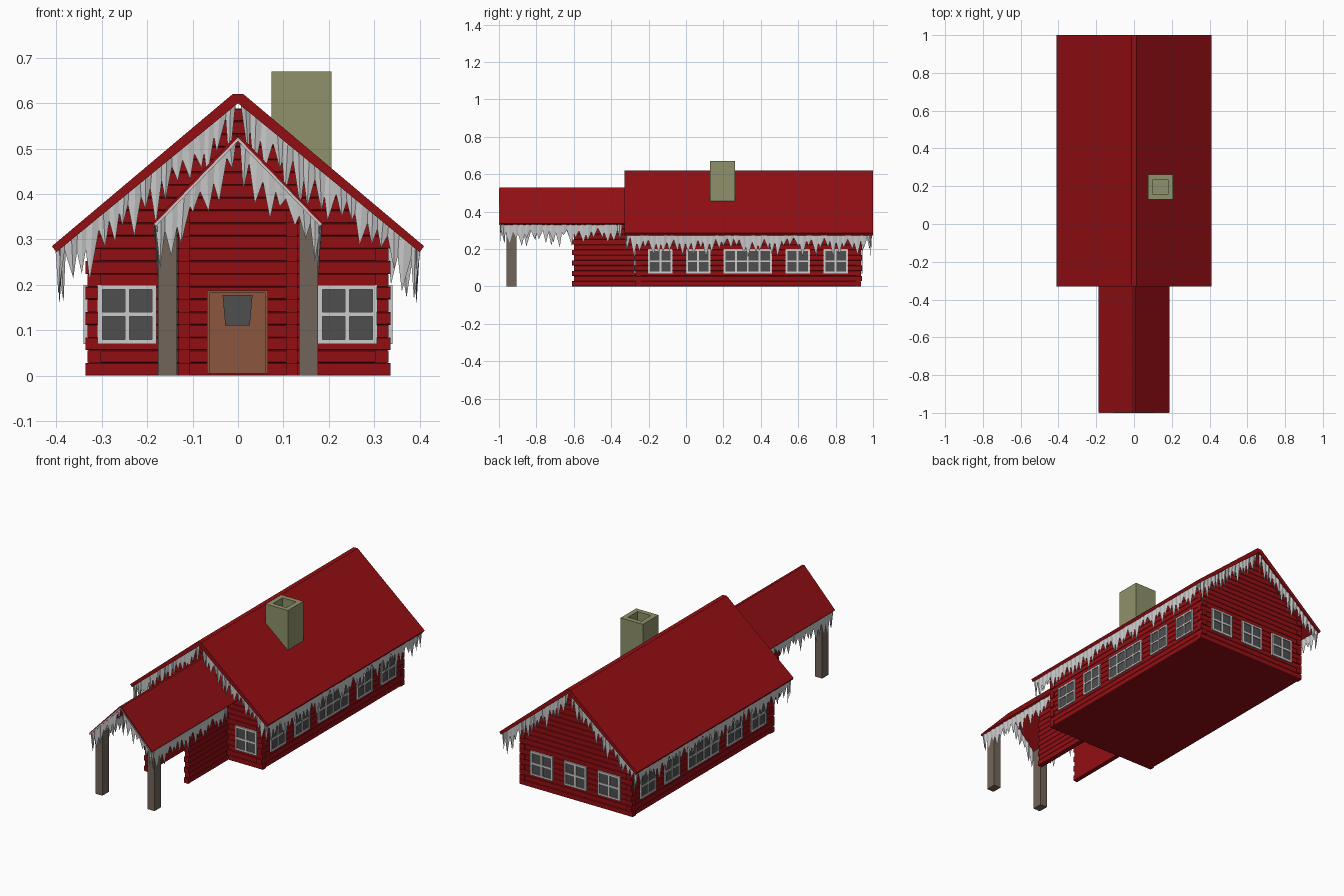
import bpy, bmesh, math, random
from mathutils import Matrix, Vector

if "Cube" in bpy.data.objects:
    bpy.data.objects.remove(bpy.data.objects["Cube"])

random.seed(4)


def material(name, rgb):
    m = bpy.data.materials.new(name)
    m.diffuse_color = (*rgb, 1)
    m.use_nodes = True
    m.node_tree.nodes["Principled BSDF"].inputs["Base Color"].default_value = m.diffuse_color
    return m


RED = material("red_paint", (0.29, 0.0045, 0.0065))
STONE = material("olive_stone", (0.275, 0.285, 0.145))
DOOR = material("door_wood", (0.26, 0.095, 0.051))
POST = material("post_wood", (0.17, 0.13, 0.10))
GLASS = material("dark_glass", (0.078, 0.078, 0.078))
ICE = material("ice", (0.65, 0.65, 0.65))


def finish(bm, name, mat):
    bmesh.ops.recalc_face_normals(bm, faces=bm.faces)
    me = bpy.data.meshes.new(name)
    bm.to_mesh(me)
    bm.free()
    me.materials.append(mat)
    ob = bpy.data.objects.new(name, me)
    bpy.context.collection.objects.link(ob)
    return ob


def loft(bm, a, b):
    """Closed solid between two matching outlines."""
    va, vb = [bm.verts.new(p) for p in a], [bm.verts.new(p) for p in b]
    n = len(va)
    bm.faces.new(va)
    bm.faces.new(vb[::-1])
    for i in range(n):
        j = (i + 1) % n
        bm.faces.new((va[i], vb[i], vb[j], va[j]))


def box(bm, lo, hi, M=Matrix()):
    (x0, y0, z0), (x1, y1, z1) = lo, hi
    ring = [(x0, y0), (x1, y0), (x1, y1), (x0, y1)]
    loft(bm, [M @ Vector((x, y, z0)) for x, y in ring],
         [M @ Vector((x, y, z1)) for x, y in ring])


def place(x, y, deg):
    """Wall frame: local x runs along the wall, local -y faces outward."""
    return Matrix.Translation((x, y, 0)) @ Matrix.Rotation(math.radians(deg), 4, 'Z')


PITCH = 0.028


def log_wall(name, M, half, rows, parity, thick=0.03, limit=None):
    """Stack of chamfered logs with alternating ends, optionally clipped to a gable."""
    bm = bmesh.new()
    for i in range(rows):
        z0, z1 = i * PITCH, (i + 1) * PITCH
        h = half + (0.006 if i % 2 == parity else -0.003)
        prof = [(thick, z0), (0.003, z0), (0, z0 + .0015), (0, z1 - .0015), (0.003, z1), (thick, z1)]
        ends = []
        for s in (-1, 1):
            ends.append([M @ Vector((s * (min(h, limit(z)) if limit else h), v, z)) for v, z in prof])
        loft(bm, *ends)
    return finish(bm, name, RED)


# main house walls
CY = 0.3325
FRONT, BACK = place(0, -0.27, 0), place(0, 0.935, 180)
RIGHT, LEFT = place(0.332, CY, 90), place(-0.332, CY, -90)
gable = lambda z: max(0.004, (0.603 - z) / 0.82)
log_wall("front_wall", FRONT, 0.33, 21, 0, limit=gable)
log_wall("back_wall", BACK, 0.33, 21, 0, limit=gable)
log_wall("right_wall", RIGHT, 0.602, 12, 1)
log_wall("left_wall", LEFT, 0.602, 12, 1)

# porch side walls
log_wall("porch_wall_right", place(0.132, -0.44, 90), 0.163, 13, 0, 0.026)
log_wall("porch_wall_left", place(-0.132, -0.44, -90), 0.163, 13, 0, 0.026)

# floor
bm = bmesh.new()
box(bm, (-0.325, -0.265, 0), (0.325, 0.93, 0.012))
finish(bm, "floor", RED)


# roofs
def roof(name, right_half, y0, y1):
    prof = right_half + [(-x, z) for x, z in right_half[::-1] if x > 0]
    bm = bmesh.new()
    loft(bm, [(x, y0, z) for x, z in prof], [(x, y1, z) for x, z in prof])
    return finish(bm, name, RED)


roof("main_roof", [(0, 0.60), (0.40, 0.272), (0.41, 0.285), (0.012, 0.62)], -0.33, 1.0)
roof("porch_roof", [(0, 0.516), (0.181, 0.329), (0.188, 0.336), (0.006, 0.528)], -0.998, -0.265)


# icicles: rows of thin four-sided spikes hanging along roof edges
def icicles(name, runs):
    bm = bmesh.new()
    for p0, p1, lo, hi, gap in runs:
        p0, p1 = Vector(p0), Vector(p1)
        d = p1 - p0
        n = round(math.hypot(d.x, d.y) / gap)
        step = d / n
        side = Vector((-d.y, d.x, 0)).normalized()
        for i in range(n):
            p = p0 + step * (i + 0.5)
            w = step * (0.5 if i in (0, n - 1) else random.uniform(0.75, 1.0))
            t = side * random.uniform(0.004, 0.008)
            tip = p + step * random.uniform(-.3, .3) - Vector((0, 0, random.uniform(lo, hi)))
            ring = [bm.verts.new(q) for q in (p - w, p - t, p + w, p + t)]
            v = bm.verts.new(tip)
            bm.faces.new(ring)
            for k in range(4):
                bm.faces.new((ring[k], ring[(k + 1) % 4], v))
    return finish(bm, name, ICE)


for s, side in ((1, "right"), (-1, "left")):
    icicles("main_icicles_" + side, [
        ((s * 0.393, -0.325, 0.28), (s * 0.393, 0.995, 0.28), 0.06, 0.125, 0.032),
        ((s * 0.005, -0.318, 0.602), (s * 0.402, -0.318, 0.278), 0.06, 0.135, 0.024),
        ((s * 0.005, 0.988, 0.602), (s * 0.402, 0.988, 0.278), 0.06, 0.135, 0.024)])
    icicles("porch_icicles_" + side, [
        ((s * 0.178, -0.995, 0.33), (s * 0.178, -0.34, 0.33), 0.05, 0.12, 0.032),
        ((s * 0.004, -0.99, 0.515), (s * 0.182, -0.99, 0.33), 0.05, 0.11, 0.024)])
    # porch posts
    bm = bmesh.new()
    box(bm, (s * 0.155 - 0.021, -0.96, 0), (s * 0.155 + 0.021, -0.905, 0.338))
    finish(bm, "porch_post_" + side, POST)
    # pale trim along the porch gable edge
    bm = bmesh.new()
    trim = [(0, 0.516), (0.181, 0.329), (0.185, 0.333), (0, 0.524)]
    loft(bm, [(s * x, -1.0, z) for x, z in trim], [(s * x, -0.99, z) for x, z in trim])
    finish(bm, "porch_trim_" + side, ICE)


# windows
def windows(name, M, specs):
    frame, glass = bmesh.new(), bmesh.new()
    z0, z1, f = 0.07, 0.20, 0.01
    for u, w, cols in specs:
        a, b = u - w / 2, u + w / 2
        box(glass, (a + .004, -0.003, z0 + .004), (b - .004, 0.01, z1 - .004), M)
        for i in range(cols + 1):
            x = a + f / 2 + (w - f) * i / cols
            box(frame, (x - f / 2, -0.008, z0), (x + f / 2, 0.008, z1), M)
        for z in (z0, (z0 + z1 - f) / 2, z1 - f):
            box(frame, (a, -0.0075, z), (b, 0.0075, z + f), M)
    finish(frame, name + "_window_frames", ICE)
    finish(glass, name + "_window_glass", GLASS)


side_specs = [(-0.137, 0.13, 2), (0.065, 0.13, 2), (0.33, 0.26, 4), (0.597, 0.13, 2), (0.8, 0.13, 2)]
windows("right", RIGHT, [(y - CY, w, c) for y, w, c in side_specs])
windows("left", LEFT, [(CY - y, w, c) for y, w, c in side_specs])
windows("front", FRONT, [(-0.244, 0.13, 2), (0.241, 0.13, 2)])
windows("back", BACK, [(-0.2, 0.133, 2), (0, 0.133, 2), (0.2, 0.133, 2)])

# door with frame and pane
bm = bmesh.new()
box(bm, (-0.062, -0.276, 0.005), (0.06, -0.262, 0.182))
for lo, hi in (((-0.068, 0.005), (-0.062, 0.187)), ((0.06, 0.005), (0.066, 0.187)),
               ((-0.062, 0.182), (0.06, 0.187))):
    box(bm, (lo[0], -0.281, lo[1]), (hi[0], -0.262, hi[1]))
finish(bm, "door", DOOR)
bm = bmesh.new()
pane = [(-0.028, 0.11), (0.026, 0.11), (0.032, 0.178), (-0.034, 0.178)]
loft(bm, [(x, -0.28, z) for x, z in pane], [(x, -0.27, z) for x, z in pane])
finish(bm, "door_pane", GLASS)

# chimney: square stack with a sunken flue, its foot following the roof slope
bm = bmesh.new()
cx, cy = 0.14, 0.195
sq = lambda r, zf: [bm.verts.new((cx + a * r, cy + b * r, zf(cx + a * r)))
                    for a, b in ((-1, -1), (1, -1), (1, 1), (-1, 1))]
rings = [sq(0.066, lambda x: 0.625 - 0.842 * x), sq(0.066, lambda x: 0.67),
         sq(0.04, lambda x: 0.67), sq(0.04, lambda x: 0.60)]
for r, q in zip(rings, rings[1:]):
    for k in range(4):
        j = (k + 1) % 4
        bm.faces.new((r[k], r[j], q[j], q[k]))
bm.faces.new(rings[0])
bm.faces.new(rings[3])
finish(bm, "chimney", STONE)
